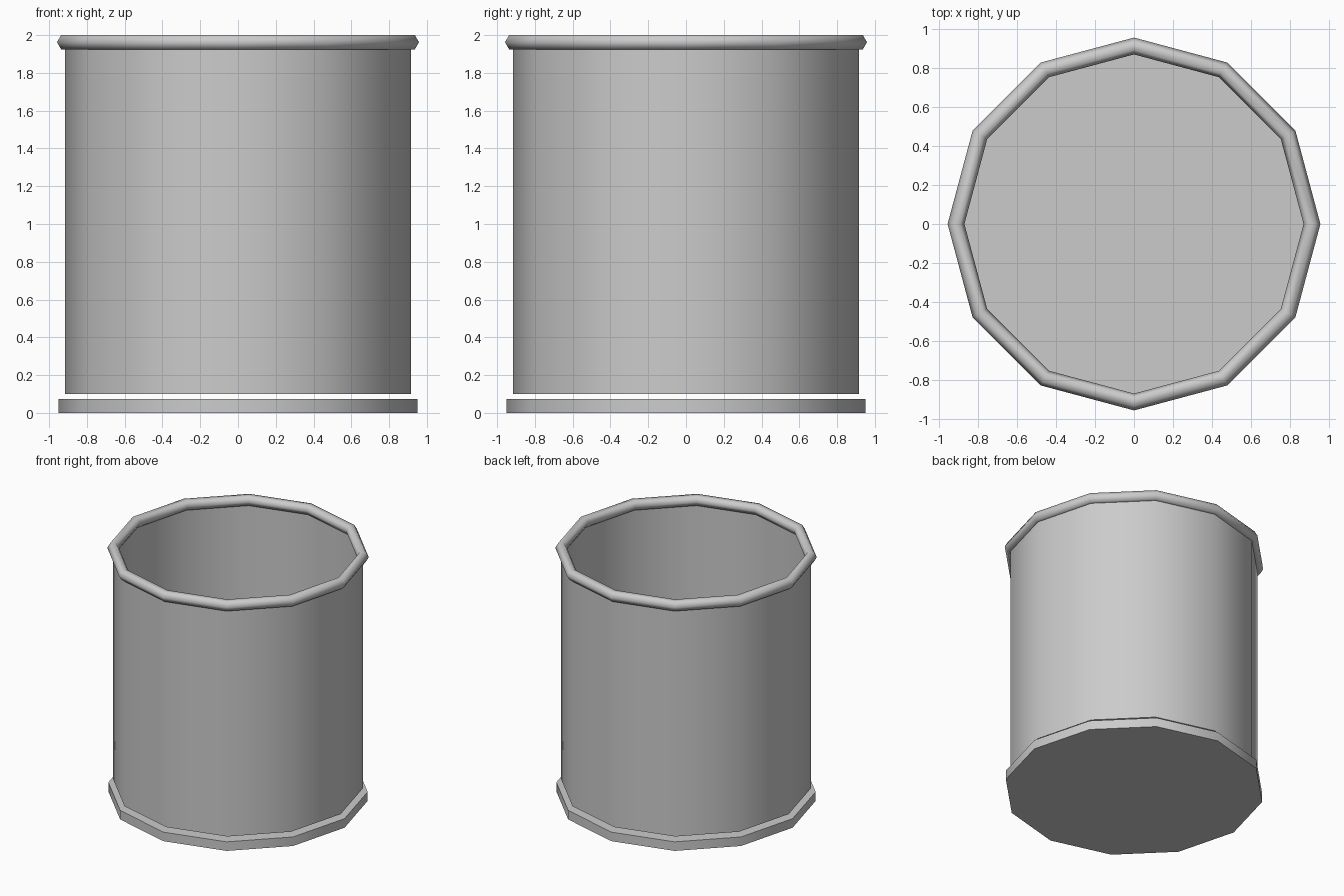
import bpy, math

if "Cube" in bpy.data.objects:
    bpy.data.objects.remove(bpy.data.objects["Cube"])

SIDES = 12


def lathe(name, profile, closed=False, cap_start=False, cap_end=False, angle=40):
    """Turn a (radius, z) profile around z with a vertex on each axis."""
    n = len(profile)
    verts = []
    for i in range(SIDES):
        a = 2 * math.pi * i / SIDES
        verts += [(r * math.cos(a), r * math.sin(a), z) for r, z in profile]
    faces = []
    for i in range(SIDES):
        p, q = i * n, (i + 1) % SIDES * n
        for j in range(n if closed else n - 1):
            k = (j + 1) % n
            faces.append((p + j, q + j, q + k, p + k))
    if cap_start:
        faces.append([i * n for i in reversed(range(SIDES))])
    if cap_end:
        faces.append([i * n + n - 1 for i in range(SIDES)])
    mesh = bpy.data.meshes.new(name)
    mesh.from_pydata(verts, [], faces)
    obj = bpy.data.objects.new(name, mesh)
    bpy.context.collection.objects.link(obj)
    bpy.ops.object.select_all(action='DESELECT')
    obj.select_set(True)
    bpy.context.view_layer.objects.active = obj
    bpy.ops.object.shade_smooth_by_angle(angle=math.radians(angle))
    return obj


# Flat base disc, with a small gap above it
lathe("base", [(0.95, 0.0), (0.95, 0.073)], cap_start=True, cap_end=True)

# Thin-walled container, open at the top
lathe("body", [(0.915, 0.10), (0.915, 1.96)], cap_start=True)

# Rolled rim with a six-sided cross-section
r = 0.0433
rim = [(0.915 + r * math.cos(math.radians(t)), 1.9625 + r * math.sin(math.radians(t)))
       for t in range(0, 360, 60)]
lathe("rim", rim, closed=True, angle=75)
